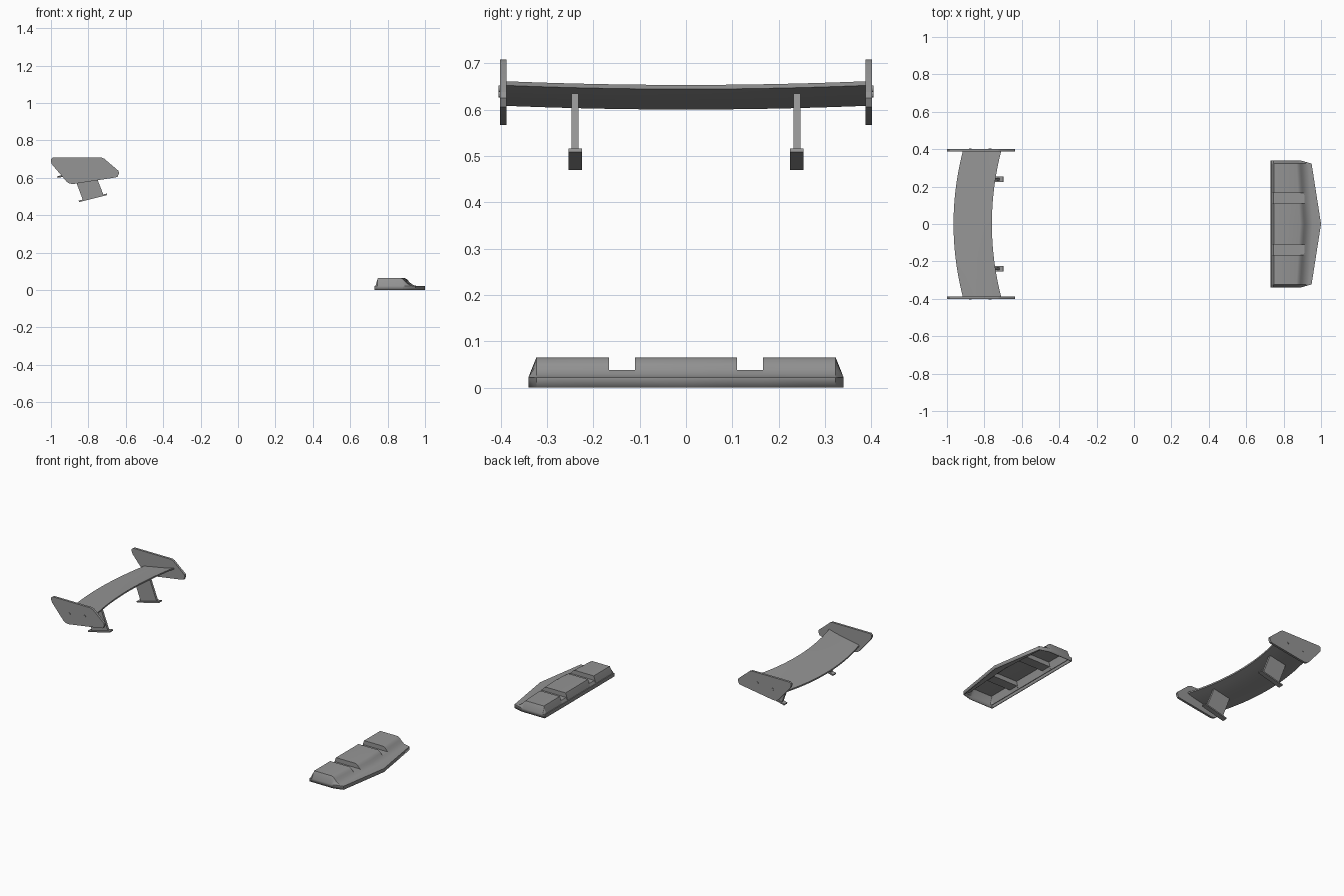
import bpy, bmesh, math
from mathutils import Vector

cube = bpy.data.objects.get("Cube")
if cube:
    bpy.data.objects.remove(cube, do_unlink=True)

grey = bpy.data.materials.new("satin grey")
grey.use_nodes = True
grey.diffuse_color = (0.3, 0.3, 0.3, 1)
grey.node_tree.nodes["Principled BSDF"].inputs["Base Color"].default_value = (0.3, 0.3, 0.3, 1)


def finish(bm, name, smooth=True):
    bmesh.ops.remove_doubles(bm, verts=bm.verts, dist=0.0002)
    mesh = bpy.data.meshes.new(name)
    bm.to_mesh(mesh)
    bm.free()
    mesh.materials.append(grey)
    obj = bpy.data.objects.new(name, mesh)
    bpy.context.collection.objects.link(obj)
    if smooth:
        bpy.ops.object.select_all(action='DESELECT')
        obj.select_set(True)
        bpy.context.view_layer.objects.active = obj
        bpy.ops.object.shade_smooth_by_angle(angle=math.radians(25))
    return obj


def loft(name, rows, closed=False):
    """Skin rows of points; closed rows become a capped solid."""
    bm = bmesh.new()
    grid = [[bm.verts.new(p) for p in row] for row in rows]
    n = len(rows[0])
    for a, b in zip(grid, grid[1:]):
        for j in range(n if closed else n - 1):
            k = (j + 1) % n
            bm.faces.new((a[j], a[k], b[k], b[j]))
    if closed:
        bm.faces.new(grid[0])
        bm.faces.new(grid[-1])
        bmesh.ops.recalc_face_normals(bm, faces=bm.faces)
    return finish(bm, name)


def plate(name, outline, y, thick):
    """Side profile in x and z, given thickness along y."""
    rows = [[(x, yy, z) for x, z in outline] for yy in (y - thick / 2, y + thick / 2)]
    return loft(name, rows, closed=True)


# Swept, tilted wing blade
STEPS = 6
CHORD, RISE, THICK = 0.205, 0.044, 0.009
rows = []
for i in range(-12, 13):
    t = i / 12
    x0, z0 = -0.965 + 0.05 * t * t, 0.6 + 0.008 * t * t
    under = []
    for s in range(STEPS + 1):
        u = s / STEPS
        under.append((x0 + CHORD * u, z0 + RISE * u - 0.006 * math.sin(math.pi * u) * u))
    ring = under + [(x, z + THICK) for x, z in reversed(under)]
    rows.append([(x, 0.39 * t, z) for x, z in ring])
loft("wing_blade", rows, closed=True)

end_outline = [(-0.99, 0.708), (-0.73, 0.708), (-0.715, 0.702), (-0.64, 0.638), (-0.636, 0.625),
               (-0.644, 0.605), (-0.66, 0.601), (-0.88, 0.567), (-0.9, 0.569), (-0.915, 0.578),
               (-0.995, 0.672), (-1.0, 0.685), (-1.0, 0.7)]
strut_outline = [(-0.828, 0.477), (-0.718, 0.505), (-0.768, 0.634), (-0.878, 0.612)]
foot_outline = [(-0.85, 0.47), (-0.699, 0.508), (-0.701, 0.516), (-0.852, 0.478)]

for side, label in ((1, "left"), (-1, "right")):
    # End plates, struts and feet
    plate("end_plate_" + label, end_outline, side * 0.394, 0.014)
    plate("strut_" + label, strut_outline, side * 0.239, 0.015)
    plate("strut_foot_" + label, foot_outline, side * 0.239, 0.03)
    # Bolts through the end plates
    for n, (x, z) in enumerate(((-0.875, 0.633), (-0.77, 0.645))):
        bpy.ops.mesh.primitive_cylinder_add(vertices=12, radius=0.007, depth=0.008,
                                            location=(x, side * 0.4, z),
                                            rotation=(math.pi / 2, 0, 0))
        bolt = bpy.context.object
        bolt.name = f"bolt_{label}_{n + 1}"
        bolt.data.materials.append(grey)

# Hollow bumper lip with three raised blocks split by two grooves
LIP = 0.022
BLOCK = [(0.735, LIP), (0.745, 0.056), (0.749, 0.065), (0.868, 0.065), (0.88, 0.06),
         (0.89, 0.05), (0.9, 0.039), (0.912, 0.03), (0.925, 0.024), (0.935, LIP)]


def lip_row(y, top, bottom=False):
    """One front-to-back section, limited to the given top height."""
    a = abs(y)
    front = 1.0 - 0.05 * a / 0.32 if a < 0.33 else 0.89
    shift = 0.02 * max(0, 1 - a / 0.32)
    pts = [(0.73, 0), (0.73, LIP)]
    for x, z in BLOCK:
        pts.append((x + shift * (x > 0.86), min(z, top)))
    pts += [(front, LIP), (front, 0)]
    return [(min(x, front), y, 0 if bottom else z) for x, z in pts]


half = [lip_row(0.34, LIP, True), lip_row(0.34, LIP), lip_row(0.323, 1), lip_row(0.166, 1),
        lip_row(0.166, 0.038), lip_row(0.11, 0.038), lip_row(0.11, 1)]
mirrored = [[(x, -y, z) for x, y, z in row] for row in half]
lip = loft("bumper_lip", mirrored + [lip_row(0, 1)] + half[::-1])
shell = lip.modifiers.new("shell", 'SOLIDIFY')
shell.thickness = 0.004
shell.offset = -1
